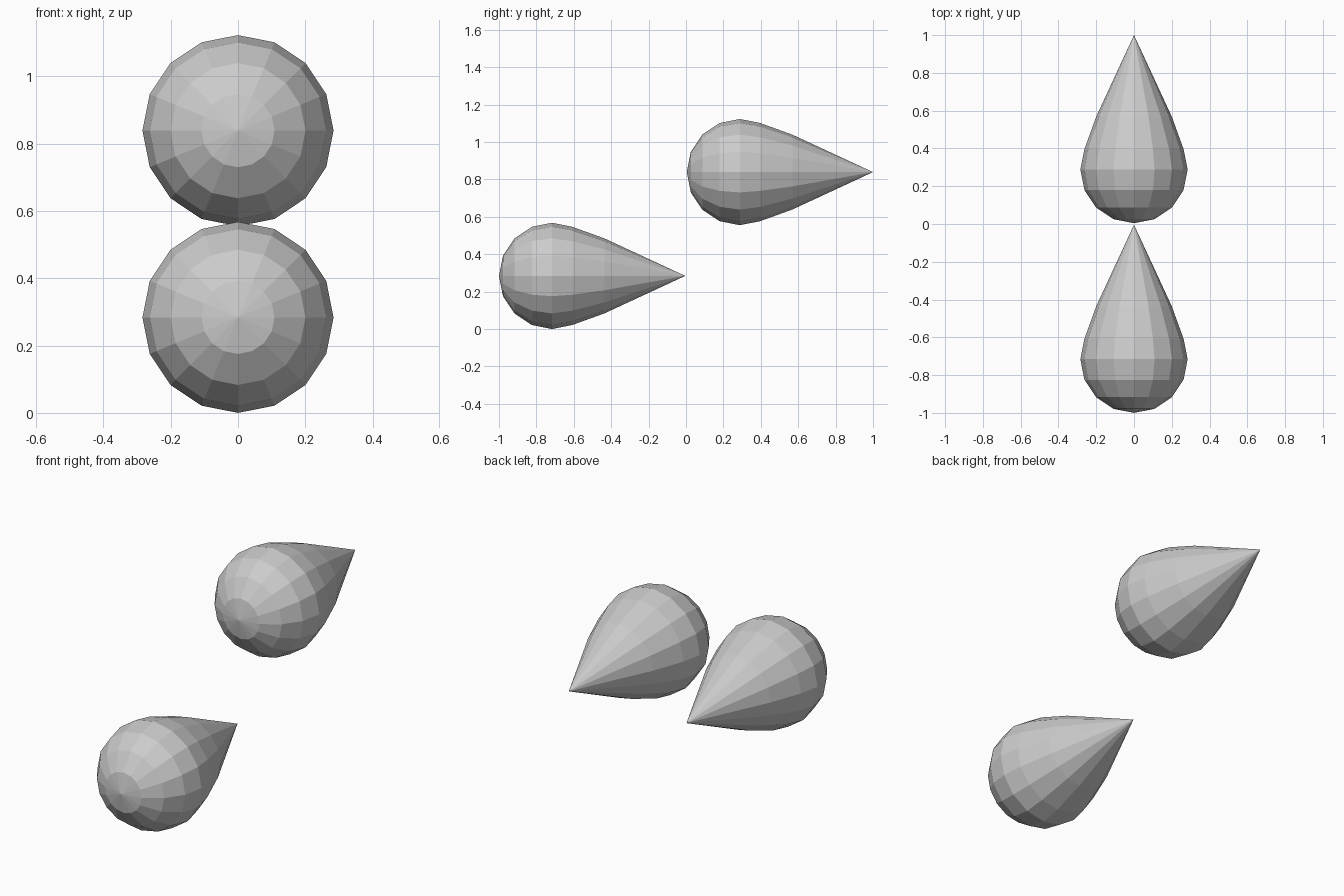
import bpy, bmesh
from math import sin, cos, pi

if "Cube" in bpy.data.objects:
    bpy.data.objects.remove(bpy.data.objects["Cube"])

SIDES = 16
R = 0.284
LENGTH = 0.996

# Profile (distance from blunt end, radius): round nose, then a taper to the tip
profile = [(R - R * cos(i * pi / 8), R * sin(i * pi / 8)) for i in range(1, 6)]
profile.append((0.565, 0.2))


def teardrop(name, y, z):
    bm = bmesh.new()
    rings = [[bm.verts.new((r * cos(a * 2 * pi / SIDES), d, r * sin(a * 2 * pi / SIDES)))
              for a in range(SIDES)] for d, r in profile]
    nose = bm.verts.new((0, 0, 0))
    tip = bm.verts.new((0, LENGTH, 0))
    for i in range(SIDES):
        j = (i + 1) % SIDES
        bm.faces.new((nose, rings[0][i], rings[0][j]))
        bm.faces.new((tip, rings[-1][j], rings[-1][i]))
        for a, b in zip(rings, rings[1:]):
            bm.faces.new((a[i], b[i], b[j], a[j]))
    bmesh.ops.recalc_face_normals(bm, faces=bm.faces)
    mesh = bpy.data.meshes.new(name)
    bm.to_mesh(mesh)
    bm.free()
    obj = bpy.data.objects.new(name, mesh)
    obj.location = (0, y, z)
    bpy.context.collection.objects.link(obj)


# Low drop in front, high drop behind
teardrop("lower_teardrop", -1.0, R)
teardrop("upper_teardrop", 1.0 - LENGTH, 0.839)
